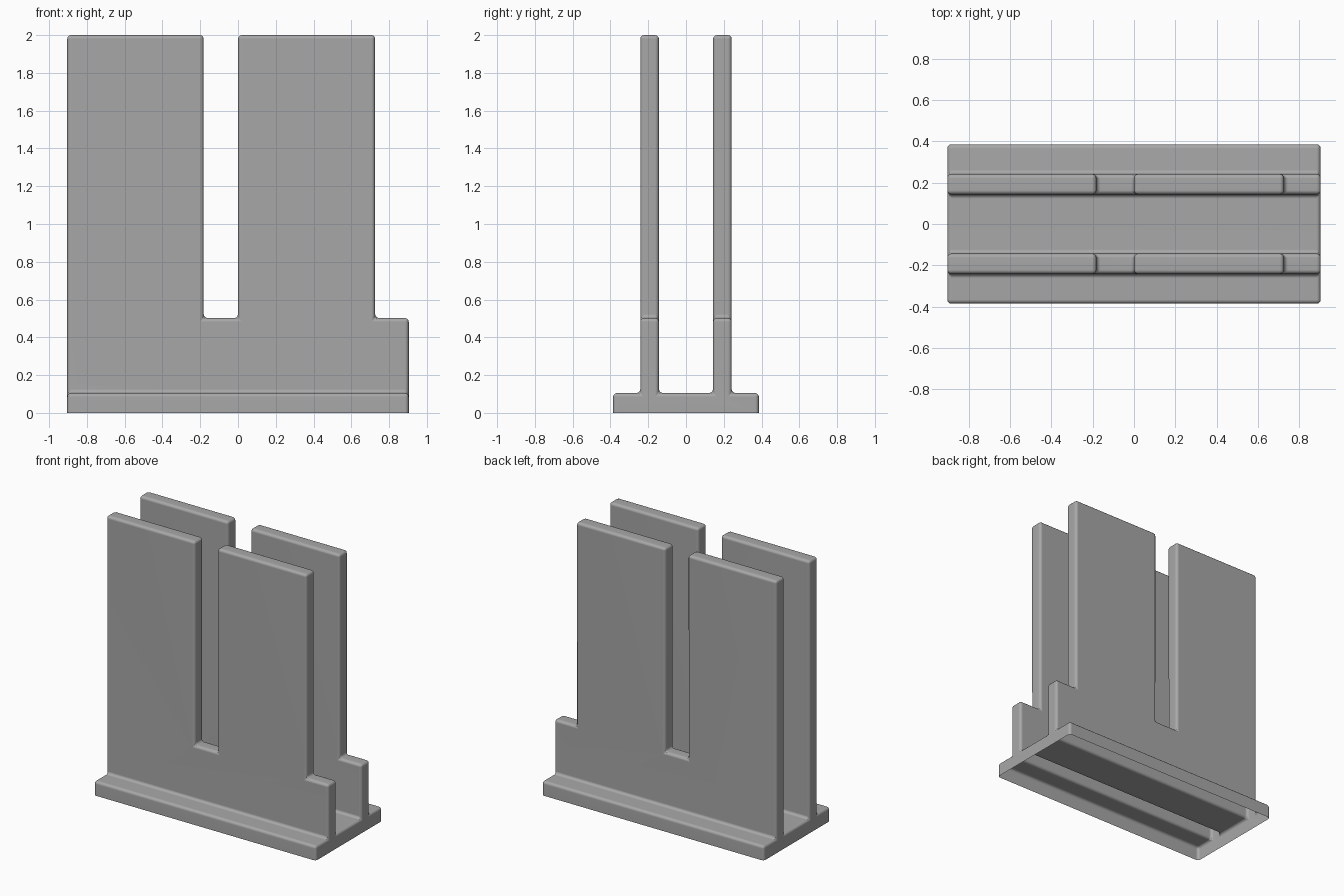
import bpy, bmesh, math

if "Cube" in bpy.data.objects:
    bpy.data.objects.remove(bpy.data.objects["Cube"])

# Grid lines along each axis: posts and gaps, base flanges and walls, heights
X = [-0.904, -0.182, 0.0, 0.726, 0.904]
Y = [-0.386, -0.242, -0.143, 0.143, 0.242, 0.386]
Z = [0.0, 0.105, 0.502, 2.0]


def solid(i, j, k):
    """True where the grid cell belongs to the body."""
    if not (0 <= i < 4 and 0 <= j < 5 and 0 <= k < 3):
        return False
    wall = j in (1, 3)
    return k == 0 or (wall and k == 1) or (wall and i in (0, 2))


# Outer skin of the filled cells, left open underneath
bm = bmesh.new()
for i in range(4):
    for j in range(5):
        for k in range(3):
            if not solid(i, j, k):
                continue
            cell = (i, j, k)
            for axis in range(3):
                for side in (0, 1):
                    near = list(cell)
                    near[axis] += 2 * side - 1
                    if solid(*near) or near[2] < 0:
                        continue
                    u, v = (axis + 1) % 3, (axis + 2) % 3
                    corners = []
                    for du, dv in ((0, 0), (1, 0), (1, 1), (0, 1)):
                        p = list(cell)
                        p[axis] += side
                        p[u] += du
                        p[v] += dv
                        corners.append(bm.verts.new((X[p[0]], Y[p[1]], Z[p[2]])))
                    bm.faces.new(corners if side else corners[::-1])
bmesh.ops.remove_doubles(bm, verts=bm.verts[:], dist=1e-4)

# Merge coplanar faces
bmesh.ops.dissolve_limit(bm, angle_limit=math.radians(1),
                         verts=bm.verts[:], edges=bm.edges[:])

mesh = bpy.data.meshes.new("slotted_double_wall")
bm.to_mesh(mesh)
bm.free()
body = bpy.data.objects.new("slotted_double_wall", mesh)
bpy.context.collection.objects.link(body)

# Dark grey finish
grey = bpy.data.materials.new("dark_grey")
grey.diffuse_color = (0.39, 0.39, 0.39, 1.0)
grey.use_nodes = True
grey.node_tree.nodes["Principled BSDF"].inputs["Base Color"].default_value = grey.diffuse_color
mesh.materials.append(grey)

# Soft rounded edges and fillets
bevel = body.modifiers.new("rounded_edges", 'BEVEL')
bevel.width = 0.02
bevel.segments = 3
bevel.limit_method = 'ANGLE'
bevel.angle_limit = math.radians(40)

bpy.context.view_layer.objects.active = body
body.select_set(True)
bpy.ops.object.modifier_apply(modifier=bevel.name)
bpy.ops.object.shade_smooth_by_angle(angle=math.radians(35))

# Keep the large faces evenly shaded
weighted = body.modifiers.new("even_shading", 'WEIGHTED_NORMAL')
weighted.keep_sharp = True
